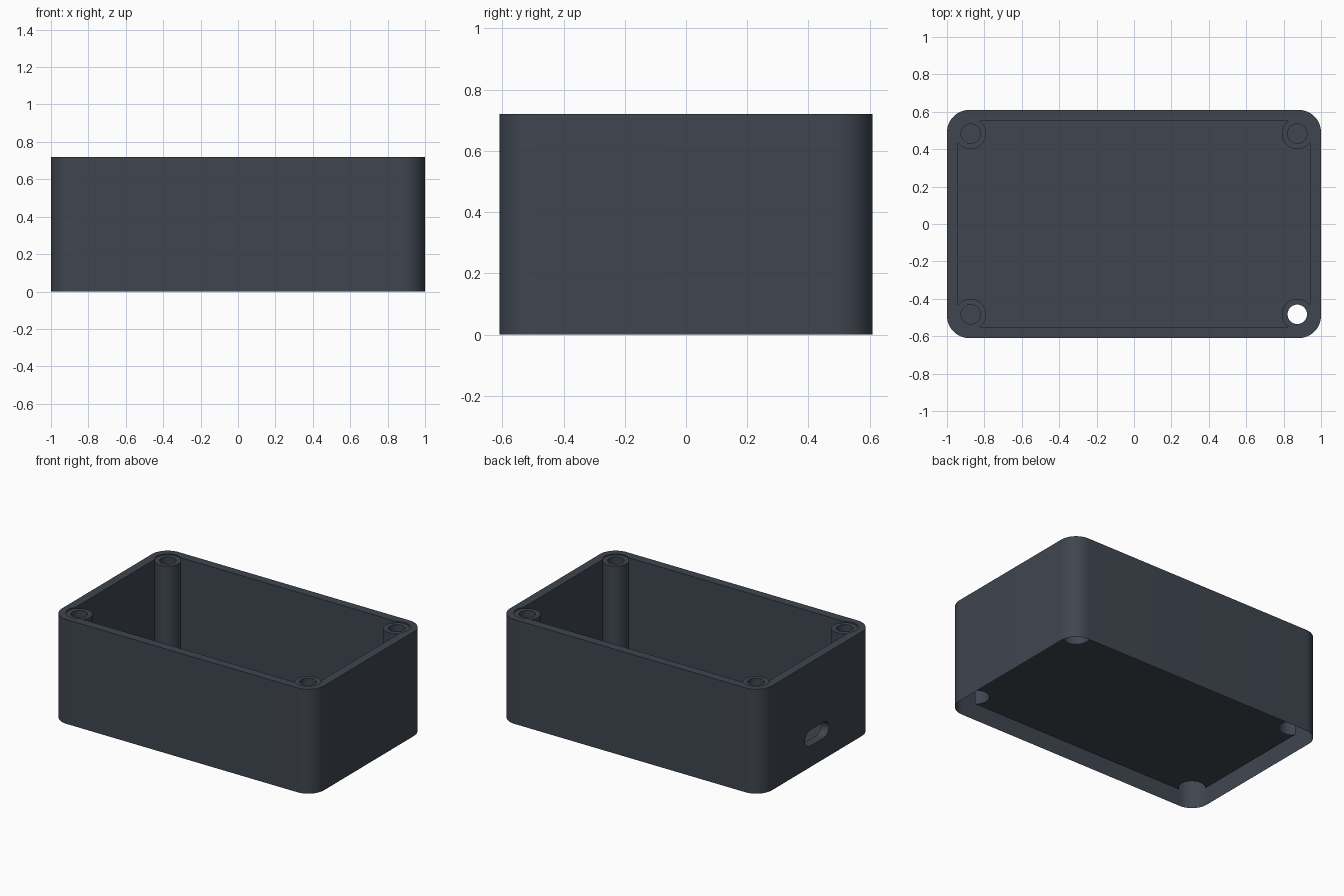
import bpy, bmesh
from math import cos, sin, pi, acos
from mathutils import Vector

if "Cube" in bpy.data.objects:
    bpy.data.objects.remove(bpy.data.objects["Cube"])

HX, HY, H = 1.0, 0.61, 0.72          # outer half sizes and height
WALL, FLOOR, CORNER = 0.06, 0.07, 0.12
PX, PY, POST_R, BORE_R = 0.873, 0.483, 0.083, 0.052
BORE_END = 0.42
SIGNS = [(1, 1), (-1, 1), (-1, -1), (1, -1)]   # counter-clockwise corners

slate = bpy.data.materials.new("dark slate plastic")
slate.use_nodes = True
colour = (0.05, 0.06, 0.08, 1)
slate.diffuse_color = colour
slate.node_tree.nodes["Principled BSDF"].inputs["Base Color"].default_value = colour


def arc(cx, cy, r, a0, a1, n):
    return [(cx + r * cos(a0 + (a1 - a0) * i / n), cy + r * sin(a0 + (a1 - a0) * i / n))
            for i in range(n + 1)]


def prism(name, pts, lo, hi, axis="z"):
    """Extrude a closed outline along z, or along x with the outline in y and z."""
    place = (lambda p, d: (p[0], p[1], d)) if axis == "z" else (lambda p, d: (d, p[0], p[1]))
    bm = bmesh.new()
    face = bm.faces.new([bm.verts.new(place(p, lo)) for p in pts])
    out = bmesh.ops.extrude_face_region(bm, geom=[face])
    shift = Vector(place((0, 0), hi - lo))
    bmesh.ops.translate(bm, vec=shift, verts=[v for v in out["geom"] if isinstance(v, bmesh.types.BMVert)])
    bmesh.ops.recalc_face_normals(bm, faces=bm.faces)
    mesh = bpy.data.meshes.new(name)
    bm.to_mesh(mesh)
    bm.free()
    mesh.materials.append(slate)
    obj = bpy.data.objects.new(name, mesh)
    bpy.context.collection.objects.link(obj)
    return obj


def circle(cx, cy, r):
    return arc(cx, cy, r, 0, 2 * pi, 40)[:-1]


# Outer block with rounded vertical corners
outline = []
for k, (sx, sy) in enumerate(SIGNS):
    a = k * pi / 2
    outline += arc(sx * (HX - CORNER), sy * (HY - CORNER), CORNER, a, a + pi / 2, 14)
body = prism("enclosure_body", outline, 0, H)

# Cavity outline: straight walls that run into a round post at each corner
cavity = []
overlap = acos((HX - WALL - PX) / POST_R)
for k, (sx, sy) in enumerate(SIGNS):
    a = k * pi / 2
    cavity += arc(sx * PX, sy * PY, POST_R, a - overlap + 2 * pi, a + pi / 2 + overlap, 22)
cutters = [prism("cavity_cutter", cavity, FLOOR, H + 0.1)]

# Shallow seat and screw bore on every post
for sx, sy in SIGNS:
    cutters.append(prism("seat_cutter", circle(sx * PX, sy * PY, POST_R + 0.001), H - 0.008, H + 0.1))
    cutters.append(prism("bore_cutter", circle(sx * PX, sy * PY, BORE_R), BORE_END, H + 0.1))

# Cable slot through the end wall
slot = arc(0.075, 0.2, 0.055, -pi / 2, pi / 2, 12) + arc(-0.075, 0.2, 0.055, pi / 2, 3 * pi / 2, 12)
cutters.append(prism("slot_cutter", slot, -HX - 0.1, -HX + WALL + 0.05, "x"))

for cutter in cutters:
    cutter.hide_render = True
    mod = body.modifiers.new(cutter.name, "BOOLEAN")
    mod.operation = "DIFFERENCE"
    mod.solver = "EXACT"
    mod.object = cutter
bpy.context.view_layer.update()
result = bpy.data.meshes.new_from_object(body.evaluated_get(bpy.context.evaluated_depsgraph_get()))
body.modifiers.clear()
body.data = result
for cutter in cutters:
    bpy.data.objects.remove(cutter)

# Open underside, and one screw bore without an end
bm = bmesh.new()
bm.from_mesh(result)


def is_open(face):
    c = face.calc_center_median()
    underside = c.z < 0.001
    bore_end = abs(c.z - BORE_END) < 0.001 and abs(face.normal.z) > 0.9 and c.x > 0 and c.y < 0
    return underside or bore_end


bmesh.ops.delete(bm, geom=[f for f in bm.faces if is_open(f)], context="FACES")
bm.to_mesh(result)
bm.free()

bpy.ops.object.select_all(action="DESELECT")
body.select_set(True)
bpy.context.view_layer.objects.active = body
bpy.ops.object.shade_smooth_by_angle(angle=pi / 6)
